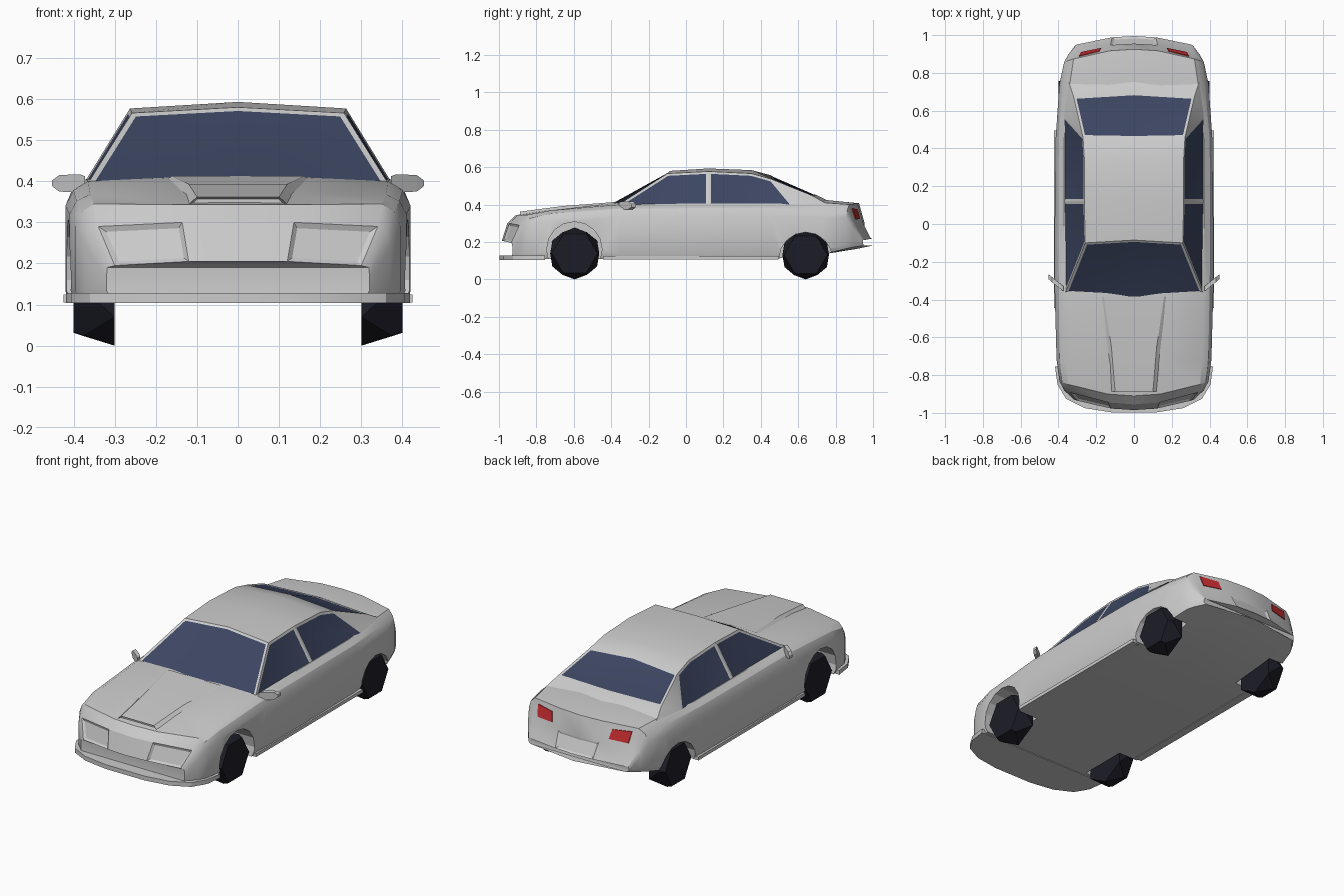
import bpy, bmesh, math
from mathutils import Vector

if "Cube" in bpy.data.objects:
    bpy.data.objects.remove(bpy.data.objects["Cube"])


def material(name, rgb):
    m = bpy.data.materials.new(name)
    m.diffuse_color = (*rgb, 1)
    m.use_nodes = True
    m.node_tree.nodes["Principled BSDF"].inputs["Base Color"].default_value = m.diffuse_color
    return m


PAINT = material("silver_paint", (0.6, 0.6, 0.6))
GLASS = material("blue_glass", (0.045, 0.061, 0.12))
RUBBER = material("black_rubber", (0.012, 0.012, 0.02))
RED = material("red_lamp", (0.58, 0.026, 0.03))


def finish(bm, name, mats, smooth=None):
    bmesh.ops.recalc_face_normals(bm, faces=bm.faces)
    me = bpy.data.meshes.new(name)
    bm.to_mesh(me)
    bm.free()
    ob = bpy.data.objects.new(name, me)
    bpy.context.collection.objects.link(ob)
    for m in mats:
        me.materials.append(m)
    if smooth:
        bpy.ops.object.select_all(action='DESELECT')
        ob.select_set(True)
        bpy.context.view_layer.objects.active = ob
        bpy.ops.object.shade_smooth_by_angle(angle=math.radians(smooth))
    return ob


def hull(name, pts, mat):
    bm = bmesh.new()
    for p in pts:
        bm.verts.new(p)
    bmesh.ops.convex_hull(bm, input=bm.verts)
    bmesh.ops.dissolve_limit(bm, angle_limit=0.02, verts=bm.verts, edges=bm.edges)
    return finish(bm, name, [mat])


# Lower body: cross-sections (y, bow, width, bottom, side top, deck width, deck edge z, deck centre z)
SECTIONS = [
    (-0.985, 0.55, 0.32, 0.110, 0.17, 0.30, 0.195, 0.205),
    (-0.955, 0.55, 0.37, 0.108, 0.24, 0.34, 0.290, 0.300),
    (-0.910, 0.50, 0.395, 0.108, 0.29, 0.35, 0.345, 0.343),
    (-0.750, 0.20, 0.41, 0.108, 0.32, 0.36, 0.368, 0.368),
    (-0.375, 0.15, 0.42, 0.108, 0.34, 0.365, 0.400, 0.410),
    (0.000, 0.00, 0.42, 0.108, 0.34, 0.37, 0.405, 0.400),
    (0.450, 0.00, 0.415, 0.108, 0.34, 0.37, 0.405, 0.400),
    (0.740, 0.00, 0.395, 0.135, 0.33, 0.34, 0.410, 0.425),
    (0.925, -0.50, 0.37, 0.165, 0.33, 0.32, 0.400, 0.407),
    (0.955, -0.50, 0.35, 0.172, 0.27, 0.31, 0.290, 0.300),
    (0.995, -0.50, 0.31, 0.180, 0.20, 0.29, 0.210, 0.217),
]
bm = bmesh.new()
rings = []
for y, bow, w, zb, zm, wd, zd, zc in SECTIONS:
    half = [(0, zb), (w - 0.012, zb), (w, min(zb + 0.025, zm - 0.01)), (w, zm),
            ((w + wd) / 2 + 0.008, (zm + zd) / 2 + 0.008), (wd, zd), (0.4 * wd, zc), (0, zc)]
    full = half + [(-x, z) for x, z in half[-2:0:-1]]
    rings.append([bm.verts.new((x, y + bow * x * x, z)) for x, z in full])
n = len(rings[0])
headlights, recess = [], []
for i in range(len(rings) - 1):
    a, b = rings[i], rings[i + 1]
    for j in range(n):
        k = (j + 1) % n
        f = bm.faces.new((a[j], a[k], b[k], b[j]))
        if i == 0 and j in (5, 8):
            headlights.append([f])
        if i == 9 and j in (6, 7):
            recess.append(f)
for r in (rings[0], rings[-1]):
    for j in range(n // 2):   # end caps in strips
        q = [r[j], r[(j + 1)], r[(n - j - 1) % n], r[(n - j) % n]]
        q = list(dict.fromkeys(q))
        if len(q) > 2:
            bm.faces.new(q)
bmesh.ops.recalc_face_normals(bm, faces=bm.faces)
for group in headlights + [recess]:
    bmesh.ops.inset_region(bm, faces=group, thickness=0.012, depth=-0.008, use_even_offset=True)
body = finish(bm, "body", [PAINT], 28)

# Wheel arch cutters
for name, y, z, r in (("front", -0.597, 0.16, 0.148), ("rear", 0.64, 0.11, 0.142)):
    for s in (-1, 1):
        c = hull(f"{name}_arch_cutter",
                 [(s * x, y + r * math.cos(t * math.pi / 8), z + r * math.sin(t * math.pi / 8))
                  for x in (0.285, 0.5) for t in range(16)], PAINT)
        c.hide_render = True
        c.hide_set(True)
        mod = body.modifiers.new("arch", 'BOOLEAN')
        mod.object = c
        mod.operation = 'DIFFERENCE'
        mod.solver = 'EXACT'

# Cabin: shared points on the centre line (c), roof edge (r), belt line (b)
P = {
    'c0': (0, -0.395, 0.408), 'c1': (0, -0.085, 0.580), 'c2': (0, 0.12, 0.593),
    'c3': (0, 0.35, 0.584), 'c4': (0, 0.455, 0.556), 'c5': (0, 0.695, 0.452), 'c6': (0, 0.76, 0.420),
    'r0': (0.258, -0.10, 0.566), 'r1': (0.263, 0.12, 0.577), 'r2': (0.263, 0.35, 0.566),
    'r3': (0.270, 0.46, 0.535), 'g': (0.320, 0.675, 0.448),
    'b0': (0.362, -0.36, 0.400), 'b1': (0.370, 0.12, 0.403), 'b2': (0.370, 0.57, 0.403),
    'b3': (0.345, 0.75, 0.405),
}
FACES = {
    'windscreen': ['c0 b0 r0 c1'], 'front_side': ['b0 b1 r1 r0'],
    'rear_side': ['b1 b2 r3 r2 r1'], 'rear_window': ['c4 r3 g c5'],
    'panel': ['c1 r0 r1 c2', 'c2 r1 r2 c3', 'c3 r2 r3 c4', 'c5 g b3 c6', 'r3 b2 g', 'b2 b3 g'],
}
bm = bmesh.new()
cache, groups = {}, {}
for s in (-1, 1):
    for part, quads in FACES.items():
        for q in quads:
            vs = []
            for key in q.split():
                x, y, z = P[key]
                k = (x * s, y, z) if x else (0, y, z)
                if k not in cache:
                    cache[k] = bm.verts.new(k)
                vs.append(cache[k])
            f = bm.faces.new(vs if s > 0 else vs[::-1])
            tag = part + str(s) if 'side' in part else part
            groups.setdefault(tag, []).append(f)
bmesh.ops.recalc_face_normals(bm, faces=bm.faces)
for tag, fs in groups.items():
    if tag != 'panel':
        bmesh.ops.inset_region(bm, faces=fs, thickness=0.013, depth=-0.003, use_even_offset=True)
        for f in fs:
            f.material_index = 1
finish(bm, "cabin", [PAINT, GLASS], 25)

# Bonnet bulge with a front scoop
bm = bmesh.new()
rows = []
for y, xt, xb, zt, zb in ((-0.888, 0.10, 0.135, 0.362, 0.33), (-0.65, 0.12, 0.16, 0.393, 0.365),
                          (-0.385, 0.16, 0.20, 0.413, 0.39)):
    rows.append([bm.verts.new(p) for p in ((-xb, y, zb), (-xt, y, zt), (xt, y, zt), (xb, y, zb))])
for a, b in zip(rows, rows[1:]):
    for j in range(3):
        bm.faces.new((a[j], a[j + 1], b[j + 1], b[j]))
mouth = bm.faces.new(rows[0])
bmesh.ops.recalc_face_normals(bm, faces=bm.faces)
bmesh.ops.inset_region(bm, faces=[mouth], thickness=0.005, depth=-0.012)
finish(bm, "bonnet_scoop", [PAINT], 25)

# Front lip wrapping round the bumper
bm = bmesh.new()
plan = [(0.418, -0.755), (0.405, -0.85), (0.36, -0.925), (0.26, -0.975), (0.12, -0.997)]
plan = plan + [(-x, y) for x, y in plan[::-1]]
face = bm.faces.new([bm.verts.new((x, y, 0.104)) for x, y in plan])
ext = bmesh.ops.extrude_face_region(bm, geom=[face])
bmesh.ops.translate(bm, vec=(0, 0, 0.024), verts=[v for v in ext['geom'] if isinstance(v, bmesh.types.BMVert)])
finish(bm, "front_lip", [PAINT], 30)

for s, side in ((-1, "left"), (1, "right")):
    # Side skirt
    hull(f"{side}_skirt", [(s * x, y, z) for x in (0.38, 0.424) for y in (-0.445, 0.495)
                           for z in (0.105, 0.124)], PAINT)
    # Door mirror: tapered, swept outwards
    hull(f"{side}_mirror", [(s * x, y + dy, z) for x, y, zs in
                            ((0.372, -0.345, (0.378, 0.412)), (0.385, -0.335, (0.372, 0.417)),
                             (0.435, -0.295, (0.375, 0.415)), (0.452, -0.28, (0.388, 0.402)))
                            for z in zs for dy in (-0.012, 0.014)], PAINT)
    # Tail lamp plate lying on the sloping tail
    lamp = []
    for x, z in ((0.175, 0.325), (0.28, 0.32), (0.29, 0.38), (0.185, 0.375)):
        y = 0.925 + 0.03 * (0.403 - z) / 0.107 - 0.008 - 0.217 * (x - 0.125)
        lamp += [(s * x, y - 0.004, z), (s * x, y + 0.004, z)]
    hull(f"{side}_tail_lamp", lamp, RED)
    # Wheels: chunky twisted six-sided blocks
    for name, y, r in (("front", -0.595, 0.138), ("rear", 0.64, 0.131)):
        pts = []
        for x, rad, off in ((0.30, r, -90), (0.375, r * 0.95, -60), (0.40, r * 0.88, -60)):
            for i in range(6):
                a = math.radians(off + 60 * i)
                pts.append((s * x, y + rad * math.cos(a), r + rad * math.sin(a)))
        hull(f"{side}_{name}_wheel", pts, RUBBER)
